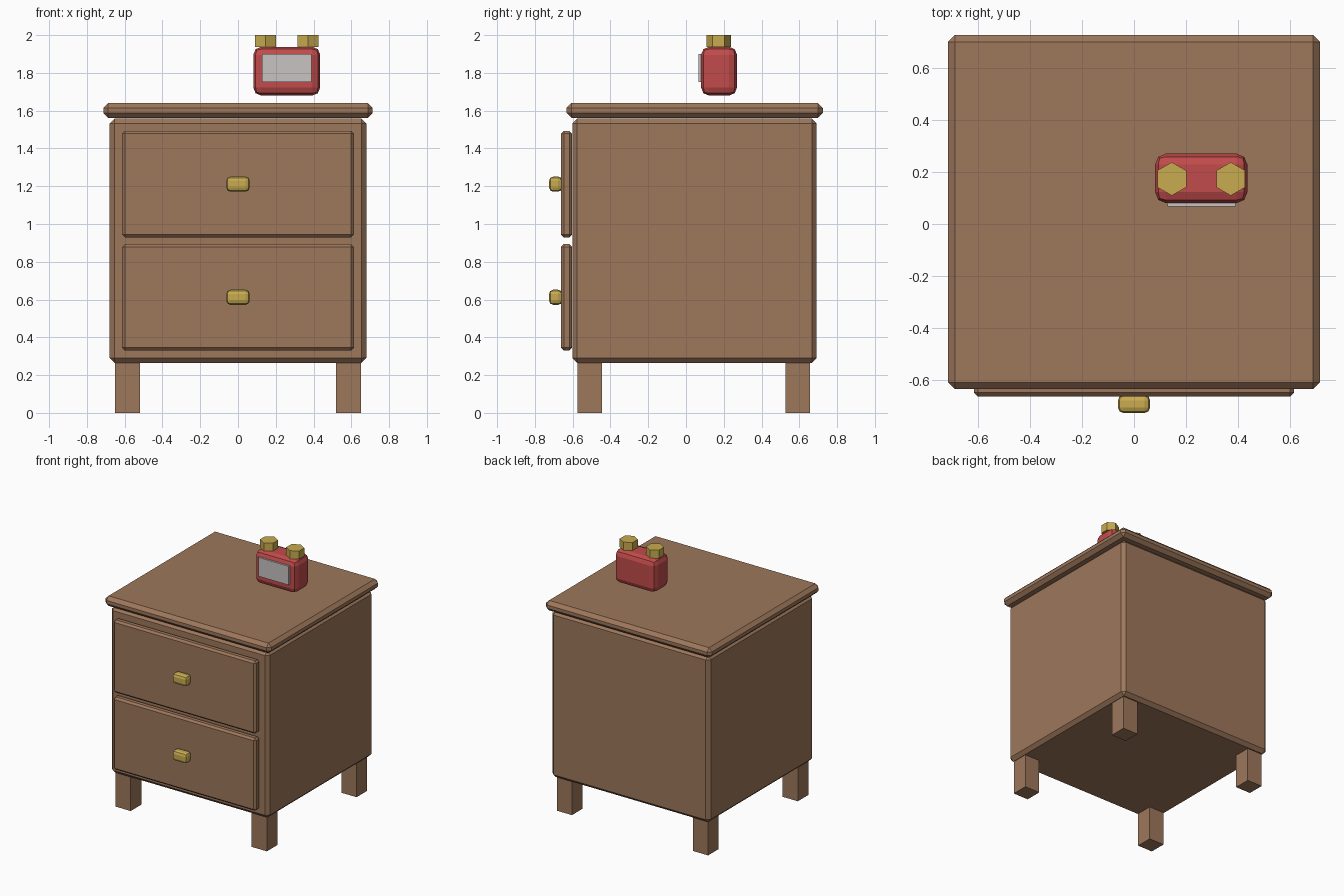
import bpy, bmesh
from mathutils import Vector

if "Cube" in bpy.data.objects:
    bpy.data.objects.remove(bpy.data.objects["Cube"])


def material(name, rgb):
    m = bpy.data.materials.new(name)
    m.diffuse_color = (*rgb, 1)
    m.use_nodes = True
    m.node_tree.nodes["Principled BSDF"].inputs["Base Color"].default_value = m.diffuse_color
    return m


wood = material("wood", (0.34, 0.185, 0.105))
brass = material("brass", (0.58, 0.41, 0.08))
red = material("red enamel", (0.54, 0.07, 0.07))
pale = material("pale grey", (0.57, 0.55, 0.53))


def finish(name, bm, mat):
    bmesh.ops.recalc_face_normals(bm, faces=bm.faces)
    me = bpy.data.meshes.new(name)
    bm.to_mesh(me)
    bm.free()
    me.materials.append(mat)
    ob = bpy.data.objects.new(name, me)
    bpy.context.collection.objects.link(ob)
    return ob


def box(name, x, y, z, mat, bevel=0, segments=1):
    """Box given by its (min, max) range on each axis."""
    bm = bmesh.new()
    bmesh.ops.create_cube(bm, size=1)
    for v in bm.verts:
        v.co = Vector([(r[0] + r[1]) / 2 + c * (r[1] - r[0]) for r, c in zip((x, y, z), v.co)])
    ob = finish(name, bm, mat)
    if bevel:
        mod = ob.modifiers.new("bevel", 'BEVEL')
        mod.width = bevel
        mod.segments = segments
    return ob


# Cabinet and top board
box("cabinet_body", (-0.68, 0.68), (-0.602, 0.692), (0.265, 1.558), wood, 0.026)
box("top_board", (-0.713, 0.713), (-0.633, 0.725), (1.562, 1.64), wood, 0.026)

# Legs
for side, sx in (("left", -0.585), ("right", 0.585)):
    for end, sy in (("front", -0.509), ("back", 0.592)):
        box(f"{end}_{side}_leg", (sx - 0.065, sx + 0.065), (sy - 0.065, sy + 0.065), (0, 0.28), wood)

# Drawers with their knobs
for name, zc in (("lower", 0.612), ("upper", 1.211)):
    box(f"{name}_drawer", (-0.613, 0.613), (-0.662, -0.603), (zc - 0.282, zc + 0.282), wood, 0.015)
    box(f"{name}_knob", (-0.062, 0.062), (-0.725, -0.655), (zc - 0.04, zc + 0.04), brass, 0.022, 2)

# Alarm clock: case, face plate and two bells
box("clock_case", (0.081, 0.435), (0.08, 0.27), (1.68, 1.938), red, 0.042, 2)
box("clock_face", (0.128, 0.389), (0.067, 0.082), (1.753, 1.899), pale)
for side, bx in (("left", 0.145), ("right", 0.371)):
    bm = bmesh.new()
    bmesh.ops.create_cone(bm, cap_ends=True, segments=6, radius1=0.064, radius2=0.064, depth=0.064)
    bmesh.ops.translate(bm, verts=bm.verts, vec=(bx, 0.173, 1.968))
    finish(f"{side}_bell", bm, brass)
